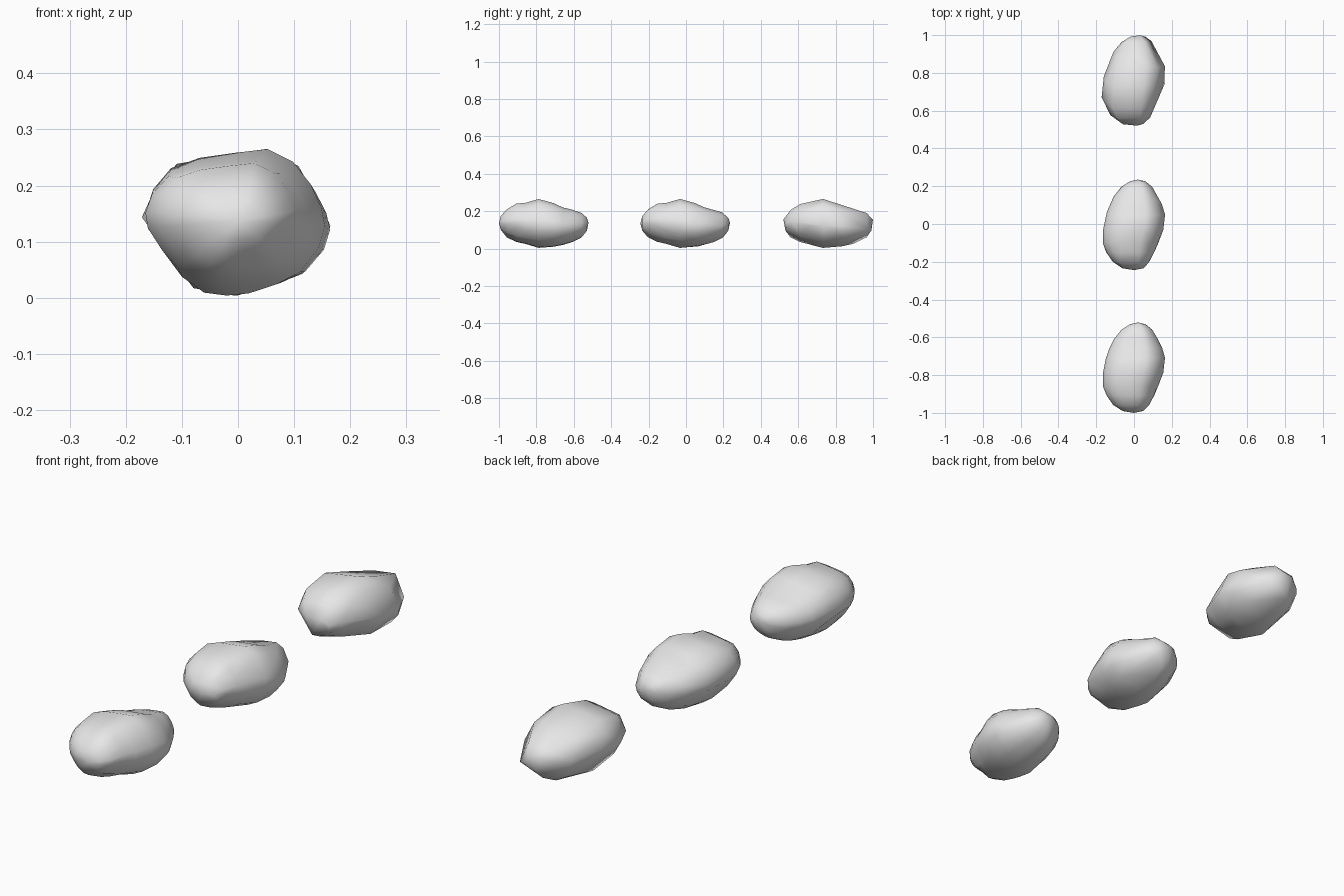
import bpy, bmesh, math
from mathutils import Vector

cube = bpy.data.objects.get("Cube")
if cube:
    bpy.data.objects.remove(cube, do_unlink=True)

stone = bpy.data.materials.new("pale_grey_stone")
stone.use_nodes = True
colour = (0.8, 0.8, 0.8, 1)
stone.diffuse_color = colour
stone.node_tree.nodes["Principled BSDF"].inputs["Base Color"].default_value = colour

# Lopsided cross-section, fitted into each station's box
PROFILE = [(1, -.05), (.96, .2), (.84, .52), (.64, .83), (.36, 1), (0, .95),
           (-.4, .88), (-.72, .74), (-.92, .45), (-1, .15), (-.97, -.1),
           (-.8, -.45), (-.6, -.75), (-.35, -.96), (-.1, -1), (.15, -.97),
           (.45, -.85), (.72, -.68), (.93, -.35)]

# Stations from front to back: y, low x, high x, low z, high z
STATIONS = [(-.232, -.06, .05, .1, .175), (-.2, -.11, .085, .06, .21),
            (-.15, -.145, .11, .036, .24), (-.1, -.165, .128, .025, .245),
            (-.03, -.164, .155, .004, .265), (.05, -.148, .164, .01, .243),
            (.1, -.13, .15, .02, .22), (.15, -.105, .125, .035, .208),
            (.2, -.065, .095, .06, .19), (.228, -.02, .06, .095, .165)]

# Hollows: centre, radius, push
DENTS = [((.1, -.18, .09), .07, (-.015, .015, .005)),
         ((.065, -.08, .235), .035, (0, 0, -.02)),
         ((-.13, -.02, .06), .045, (.015, 0, .01)),
         ((.02, -.2, .06), .04, (0, .012, .008))]


def make_rock(name, y_centre, keep):
    bm = bmesh.new()
    rings = []
    for y, x0, x1, z0, z1 in STATIONS:
        cx, cz, rx, rz = (x0 + x1) / 2, (z0 + z1) / 2, (x1 - x0) / 2, (z1 - z0) / 2
        rings.append([bm.verts.new((cx + u * rx, y, cz + v * rz)) for u, v in PROFILE])
    count = len(PROFILE)
    for a, b in zip(rings, rings[1:]):
        for i in range(count):
            j = (i + 1) % count
            bm.faces.new((a[i], a[j], b[j], b[i]))
    # Rounded ends
    for ring, tip in ((rings[0], (0, -.242, .135)), (rings[-1], (.02, .237, .138))):
        pole = bm.verts.new(tip)
        for i in range(count):
            bm.faces.new((ring[i], ring[(i + 1) % count], pole))
    # Worn hollows
    for centre, radius, push in DENTS:
        for v in bm.verts:
            d = (v.co - Vector(centre)).length / radius
            if d < 1:
                v.co += Vector(push) * (1 + math.cos(math.pi * d)) / 2
    bmesh.ops.recalc_face_normals(bm, faces=bm.faces)
    for f in bm.faces:
        f.smooth = True
    mesh = bpy.data.meshes.new(name)
    bm.to_mesh(mesh)
    bm.free()
    mesh.materials.append(stone)
    rock = bpy.data.objects.new(name, mesh)
    rock.location.y = y_centre
    bpy.context.collection.objects.link(rock)
    # Coarser copies have fewer faces
    if keep < 1:
        rock.modifiers.new("coarsen", "DECIMATE").ratio = keep
    return rock


make_rock("front_rock", -.758, 1)
make_rock("middle_rock", -.002, .55)
make_rock("back_rock", .763, .24)
